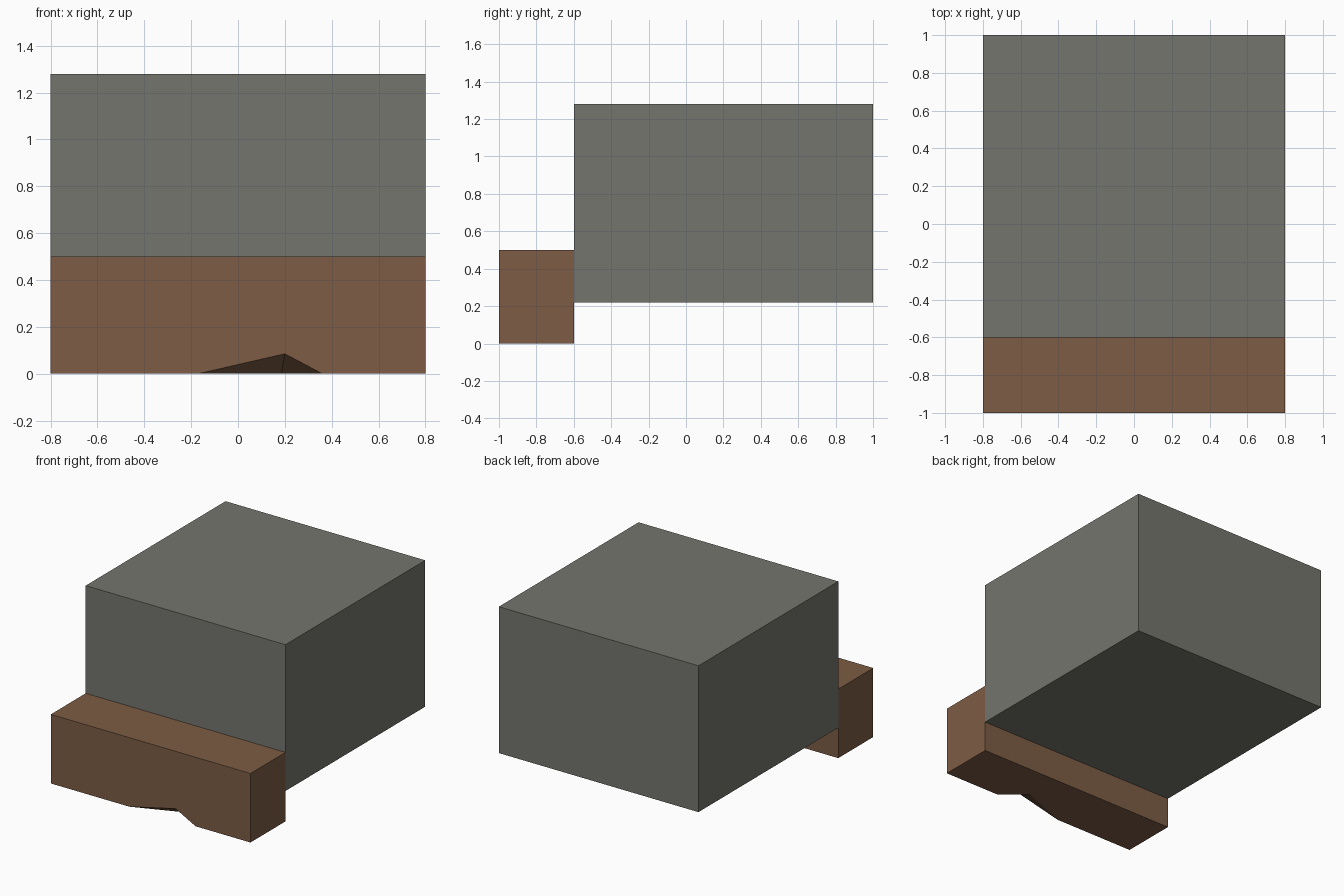
import bpy, bmesh

if "Cube" in bpy.data.objects:
    bpy.data.objects.remove(bpy.data.objects["Cube"])


def material(name, rgb):
    m = bpy.data.materials.new(name)
    m.diffuse_color = (*rgb, 1)
    m.use_nodes = True
    m.node_tree.nodes["Principled BSDF"].inputs["Base Color"].default_value = m.diffuse_color
    return m


def add_object(name, bm, mat):
    bmesh.ops.recalc_face_normals(bm, faces=bm.faces)
    me = bpy.data.meshes.new(name)
    bm.to_mesh(me)
    bm.free()
    me.materials.append(mat)
    ob = bpy.data.objects.new(name, me)
    bpy.context.collection.objects.link(ob)
    return ob


def box(name, lo, hi, mat):
    bm = bmesh.new()
    bmesh.ops.create_cube(bm, size=1)
    for v in bm.verts:
        v.co = [(a + b) / 2 + c * (b - a) for a, b, c in zip(lo, hi, v.co)]
    return add_object(name, bm, mat)


stone = material("grey stone", (0.178, 0.178, 0.156))
wood = material("brown wood", (0.205, 0.107, 0.058))

# Large stone block
box("stone_block", (-0.8, -0.6, 0.22), (0.8, 1.0, 1.28), stone)

# Wooden sill beam: faces listed around the chip in its lower front edge
bm = bmesh.new()
bl, br, fr, fl = [bm.verts.new(p) for p in
                  ((-0.8, -0.6, 0), (0.8, -0.6, 0), (0.8, -1, 0), (-0.8, -1, 0))]
tbl, tbr, tfr, tfl = [bm.verts.new((v.co.x, v.co.y, 0.5)) for v in (bl, br, fr, fl)]
chip_l, chip_r, chip_top, chip_in = [bm.verts.new(p) for p in
    ((-0.17, -1, 0), (0.36, -1, 0), (0.2, -1, 0.085), (0.185, -0.86, 0))]
for f in ((tfl, tfr, tbr, tbl), (bl, br, tbr, tbl),
          (fl, bl, tbl, tfl), (fr, br, tbr, tfr),
          (fl, chip_l, chip_top, chip_r, fr, tfr, tfl),
          (fl, chip_l, chip_in, chip_r, fr, br, bl),
          (chip_l, chip_top, chip_in), (chip_r, chip_top, chip_in)):
    bm.faces.new(f)
add_object("wooden_beam", bm, wood)
